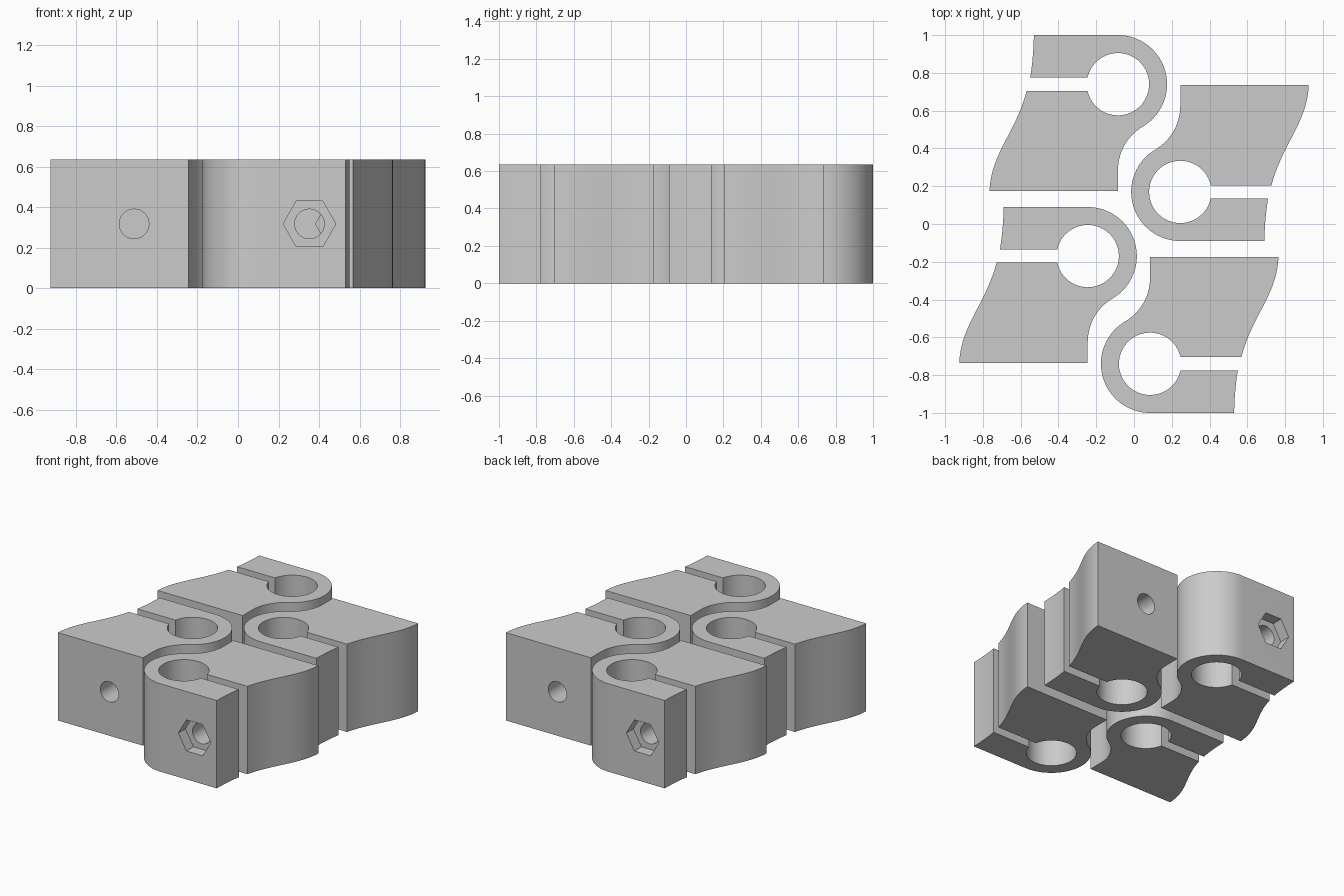
import bpy, bmesh
from math import sin, cos, pi, hypot, asin, atan2
from mathutils import Vector, Matrix

cube = bpy.data.objects.get("Cube")
if cube:
    bpy.data.objects.remove(cube, do_unlink=True)

HEIGHT = 0.635
BORE, OUTER, SLOT = 0.165, 0.26, 0.035
BOLT_X = -0.268
BOTTOM = -0.565

grey = bpy.data.materials.new("grey plastic")
grey.use_nodes = True
colour = (0.6, 0.6, 0.6, 1)
grey.diffuse_color = colour
grey.node_tree.nodes["Principled BSDF"].inputs["Base Color"].default_value = colour


def arc(cx, cy, r, a, b, n):
    return [(cx + r * cos(a + (b - a) * i / n), cy + r * sin(a + (b - a) * i / n))
            for i in range(n + 1)]


def bezier(p0, p1, p2, p3, n):
    pts = []
    for i in range(n + 1):
        t = i / n
        s = 1 - t
        pts.append(tuple(s**3 * a + 3 * s * s * t * b + 3 * s * t * t * c + t**3 * d
                         for a, b, c, d in zip(p0, p1, p2, p3)))
    return pts


def prism(name, outline, depth, matrix=Matrix()):
    bm = bmesh.new()
    face = bm.faces.new([bm.verts.new((x, y, 0)) for x, y in outline])
    ext = bmesh.ops.extrude_face_region(bm, geom=[face])
    bmesh.ops.translate(bm, vec=(0, 0, depth),
                        verts=[v for v in ext["geom"] if isinstance(v, bmesh.types.BMVert)])
    bmesh.ops.recalc_face_normals(bm, faces=bm.faces)
    bm.transform(matrix)
    mesh = bpy.data.meshes.new(name)
    bm.to_mesh(mesh)
    bm.free()
    mesh.materials.append(grey)
    obj = bpy.data.objects.new(name, mesh)
    bpy.context.scene.collection.objects.link(obj)
    return obj


def clamp_outline():
    # neck fillet tangent to the rounded head and to the straight lower wall
    drop = 0.455
    fillet = (drop**2 - OUTER**2) / (2 * OUTER)
    tangent = atan2(-drop, fillet)
    neck = arc(fillet, -drop, fillet, pi, tangent + pi, 16)
    head = arc(0, 0, OUTER, tangent, pi / 2, 32)
    # curved grip side, split by the slot
    upper = bezier((-0.445, 0.26), (-0.447, 0.17), (-0.455, 0.09), (-0.465, SLOT), 8)
    lower = bezier((-0.483, -SLOT), (-0.54, -0.255), (-0.672, -0.365), (-0.68, BOTTOM), 20)
    # bore, opening into the slot
    gap = asin(SLOT / BORE)
    bore = arc(0, 0, BORE, pi - gap, gap - pi, 48)
    return [(0, BOTTOM)] + neck + head[1:] + upper + bore + lower


def cut(obj, cutter):
    cutter.hide_render = True
    mod = obj.modifiers.new("cut", "BOOLEAN")
    mod.operation, mod.solver, mod.object = "DIFFERENCE", "EXACT", cutter
    bpy.context.view_layer.objects.active = obj
    bpy.ops.object.modifier_apply(modifier=mod.name)
    bpy.data.objects.remove(cutter, do_unlink=True)


# One clamp, centred on its bore
clamp = prism("clamp", clamp_outline(), HEIGHT)

# Bolt hole through both jaws, and a nut pocket in the upper one
along_y = Matrix.Rotation(-pi / 2, 4, "X")
mid = HEIGHT / 2
cut(clamp, prism("bolt_cutter", arc(0, 0, 0.073, 0, 2 * pi, 32)[:-1], 1.2,
                 Matrix.Translation((BOLT_X, -0.8, mid)) @ along_y))
cut(clamp, prism("nut_cutter", arc(0, 0, 0.13, 0, 2 * pi, 6)[:-1], 0.2,
                 Matrix.Translation((BOLT_X, OUTER - 0.08, mid)) @ along_y))

bpy.ops.object.select_all(action="DESELECT")
clamp.select_set(True)
bpy.context.view_layer.objects.active = clamp
bpy.ops.object.shade_smooth_by_angle(angle=pi / 6)

# Two clamps on the left and the same two turned half round on the right
places = [("back_left_clamp", (-0.085, 0.74), 0), ("front_left_clamp", (-0.245, -0.17), 0),
          ("back_right_clamp", (0.245, 0.17), pi), ("front_right_clamp", (0.085, -0.74), pi)]
for i, (name, (x, y), turn) in enumerate(places):
    obj = clamp if i == 0 else clamp.copy()
    if i:
        bpy.context.scene.collection.objects.link(obj)
    obj.name = name
    obj.location = (x, y, 0)
    obj.rotation_euler.z = turn
